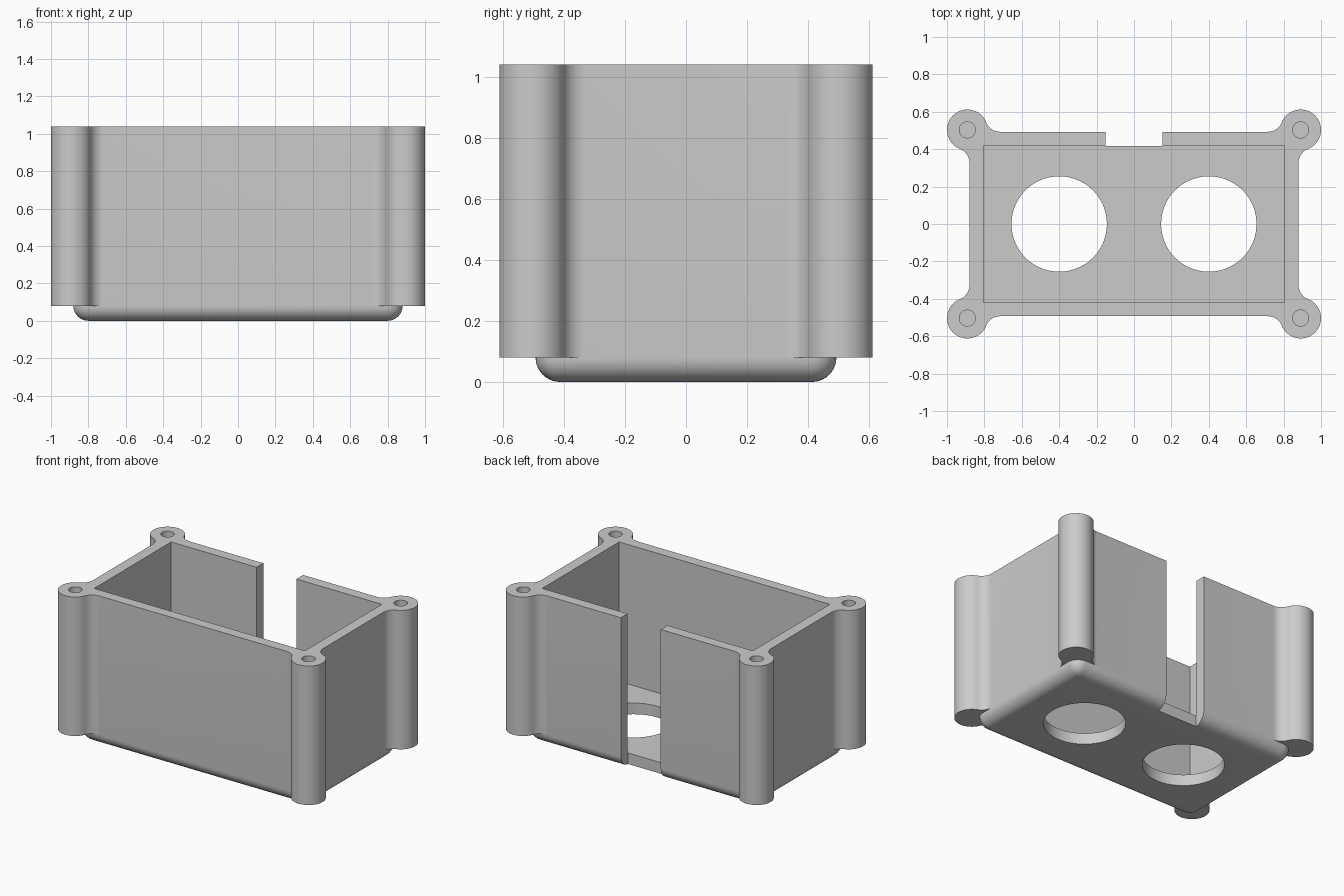
import bpy, bmesh, math
from mathutils import Vector

if "Cube" in bpy.data.objects:
    bpy.data.objects.remove(bpy.data.objects["Cube"])

HX, HY, TOP = 0.88, 0.493, 1.04       # outer wall half sizes and height
IX, IY, FLOOR = 0.805, 0.42, 0.077    # cavity half sizes and floor thickness
PX, PY, PR = 0.891, 0.503, 0.109      # corner post centre and radius
BASE, FILLET, ROUND = 0.08, 0.08, 0.08

grey = bpy.data.materials.new("light grey")
grey.diffuse_color = (0.6, 0.6, 0.6, 1)
grey.use_nodes = True
grey.node_tree.nodes["Principled BSDF"].inputs["Base Color"].default_value = grey.diffuse_color


def new_object(name, bm):
    bmesh.ops.recalc_face_normals(bm, faces=bm.faces)
    me = bpy.data.meshes.new(name)
    bm.to_mesh(me)
    bm.free()
    me.materials.append(grey)
    ob = bpy.data.objects.new(name, me)
    bpy.context.collection.objects.link(ob)
    return ob


def prism(name, pts, z0, z1):
    bm = bmesh.new()
    face = bm.faces.new([bm.verts.new((x, y, z0)) for x, y in pts])
    up = bmesh.ops.extrude_face_region(bm, geom=[face])["geom"]
    bmesh.ops.translate(bm, vec=(0, 0, z1 - z0),
                        verts=[v for v in up if isinstance(v, bmesh.types.BMVert)])
    return new_object(name, bm)


def rect(x0, x1, y0, y1):
    return [(x0, y0), (x1, y0), (x1, y1), (x0, y1)]


def arc(c, r, a0, a1, n):
    return [(c[0] + r * math.cos(a0 + (a1 - a0) * i / n),
             c[1] + r * math.sin(a0 + (a1 - a0) * i / n)) for i in range(n + 1)]


# Outline of one corner: side fillet, post, back fillet
def corner():
    post = Vector((PX, PY))
    reach = PR + FILLET
    side = Vector((HX + FILLET, PY - math.sqrt(reach**2 - (HX + FILLET - PX)**2)))
    back = Vector((PX - math.sqrt(reach**2 - (HY + FILLET - PY)**2), HY + FILLET))
    ds, db = side - post, back - post
    a_s, a_b = math.atan2(ds.y, ds.x), math.atan2(db.y, db.x)
    return (arc(side, FILLET, math.pi, a_s + math.pi, 10)
            + arc(post, PR, a_s, a_b, 40)[1:]
            + arc(back, FILLET, a_b - math.pi, -math.pi / 2, 10)[1:])


c = corner()
outline = (c + [(-x, y) for x, y in reversed(c)]
           + [(-x, -y) for x, y in c] + [(x, -y) for x, y in reversed(c)])
housing = prism("housing", outline, BASE, TOP)

# Rounded tray under the walls
bm = bmesh.new()
bmesh.ops.create_cube(bm, size=1)
for v in bm.verts:
    v.co = (v.co.x * 2 * HX, v.co.y * 2 * HY, 0 if v.co.z < 0 else 0.5)
edges = [e for e in bm.edges if min(v.co.z for v in e.verts) < 0.1]
bmesh.ops.bevel(bm, geom=edges, offset=ROUND, segments=10, profile=0.5,
                affect='EDGES', clamp_overlap=True)
bmesh.ops.bisect_plane(bm, geom=bm.verts[:] + bm.edges[:] + bm.faces[:],
                       plane_co=(0, 0, BASE), plane_no=(0, 0, 1), clear_outer=True)
bmesh.ops.remove_doubles(bm, verts=bm.verts, dist=1e-5)
bmesh.ops.holes_fill(bm, edges=[e for e in bm.edges if e.is_boundary], sides=0)
tray = new_object("tray", bm)

# Cutters: cavity, back slot, floor openings, screw holes
steps = [(tray, 'UNION'),
         (prism("cavity", rect(-IX, IX, -IY, IY), FLOOR, 1.2), 'DIFFERENCE'),
         (prism("slot", rect(-0.152, 0.152, 0.416, 0.7), -0.1, 1.3), 'DIFFERENCE')]
for s in (-1, 1):
    ring = arc((s * 0.4, 0), 0.255, 0, 2 * math.pi, 72)[:-1]
    steps.append((prism("floor_opening", ring, -0.1, 0.3), 'DIFFERENCE'))
    for t in (-1, 1):
        ring = arc((s * PX, t * PY), 0.043, 0, 2 * math.pi, 32)[:-1]
        steps.append((prism("screw_hole", ring, 0.6, 1.2), 'DIFFERENCE'))

for tool, op in steps:
    m = housing.modifiers.new(tool.name, 'BOOLEAN')
    m.operation, m.solver, m.object = op, 'EXACT', tool

# Bake the booleans and drop the cutters
dg = bpy.context.evaluated_depsgraph_get()
result = bpy.data.meshes.new_from_object(housing.evaluated_get(dg))
housing.modifiers.clear()
housing.data = result
for tool, _ in steps:
    bpy.data.objects.remove(tool)

bpy.context.view_layer.objects.active = housing
housing.select_set(True)
bpy.ops.object.shade_smooth_by_angle(angle=math.radians(30))
